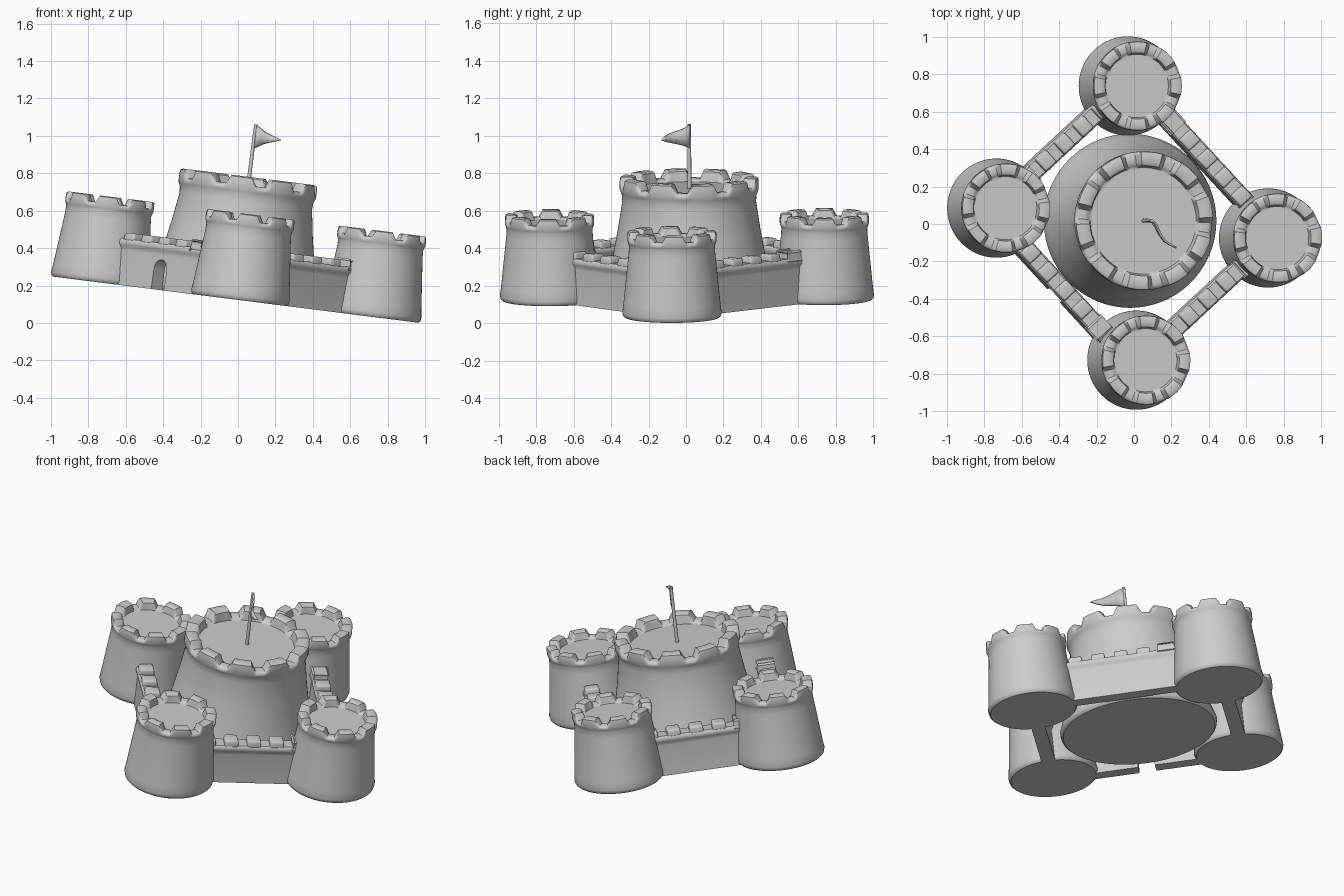
import bpy, bmesh, math
from mathutils import Matrix, Vector

if "Cube" in bpy.data.objects:
    bpy.data.objects.remove(bpy.data.objects["Cube"])

# The whole castle leans about the y axis; parts are built level, then tilted
TILT = Matrix.Translation((0, 0, 0.123)) @ Matrix.Rotation(math.radians(7.2), 4, 'Y')


def make(name, bm, tilt=True):
    bmesh.ops.recalc_face_normals(bm, faces=bm.faces)
    me = bpy.data.meshes.new(name)
    bm.to_mesh(me)
    bm.free()
    if tilt:
        me.transform(TILT)
    ob = bpy.data.objects.new(name, me)
    bpy.context.collection.objects.link(ob)
    return ob


def smooth(ob, deg=38):
    bpy.ops.object.select_all(action='DESELECT')
    ob.select_set(True)
    bpy.context.view_layer.objects.active = ob
    bpy.ops.object.shade_smooth_by_angle(angle=math.radians(deg))


def turret(name, x, y, body, rim, top, k, merlons, phase, fill):
    """Lathed tower whose crown rises and falls into merlons."""
    crown = [(-.009, -.078, 0, 0), (-.005, -.066, 0, 0), (0, -.057, 0, .005),
             (-.001, -.05, .001, .028), (-.007, -.041, .005, .036),
             (-.018, -.037, .006, .037), (-.044, -.037, -.006, .037),
             (-.056, -.041, -.005, .034), (-.063, -.047, -.002, .022),
             (-.069, -.05, 0, 0)]
    prof = [(r, z, 0, 0) for r, z in body]
    prof += [(rim + r * k, top + z * k, dr * k, dz * k) for r, z, dr, dz in crown]
    n = merlons * 16
    bm = bmesh.new()
    rings = []
    for r, z, dr, dz in prof:
        ring = []
        for i in range(n):
            a = 2 * math.pi * i / n
            d = abs(((i / n * merlons + 0.5) % 1) - 0.5)   # distance from merlon middle
            t = min(1, max(0, (fill / 2 + 0.06 - d) / 0.12))
            f = t * t * (3 - 2 * t)
            rr = r + dr * f
            a += math.radians(phase)
            ring.append(bm.verts.new((x + rr * math.cos(a), y + rr * math.sin(a), z + dz * f)))
        rings.append(ring)
    for p, q in zip(rings, rings[1:]):
        for i in range(n):
            j = (i + 1) % n
            bm.faces.new((p[i], p[j], q[j], q[i]))
    bm.faces.new(rings[0])
    bm.faces.new(rings[-1])
    smooth(make(name, bm))


# Central keep
turret("keep", -0.025, 0.017,
       [(.450, 0), (.461, .01), (.465, .03), (.445, .09), (.41, .22), (.38, .38), (.357, .53)],
       0.371, 0.66, 1.25, 10, 12, 0.62)

# Corner towers
tower_body = [(.252, 0), (.261, .008), (.265, .025), (.259, .07), (.246, .2), (.231, .345)]
LEFT, RIGHT = Vector((-.745, .085)), Vector((.72, -.075))
FRONT, BACK = Vector((.01, -.728)), Vector((-.036, .738))
for name, p, phase in (("left", LEFT, -3), ("right", RIGHT, 3),
                       ("front", FRONT, -2), ("back", BACK, 0)):
    turret(name + "_tower", p.x, p.y, tower_body, 0.238, 0.462, 1.0, 8, phase, 0.62)


def prism(bm, outline, half, m):
    """Extrude a closed (u, v) outline along +-half through mapping m(u, v, t)."""
    a = [bm.verts.new(m(u, v, -half)) for u, v in outline]
    b = [bm.verts.new(m(u, v, half)) for u, v in outline]
    n = len(outline)
    for i in range(n):
        j = (i + 1) % n
        bm.faces.new((a[i], a[j], b[j], b[i]))
    bm.faces.new(a)
    bm.faces.new(b)


# Curtain walls with lip and small merlons
def wall(name, a, b, offset, gate=False):
    d = (b - a).normalized()
    out = Vector((d.y, -d.x))
    mid = (a + b) / 2
    if out.dot(mid) < 0:
        out = -out
    mid += out * offset

    def place(t, v, w):
        p = mid + d * t + out * v
        return (p.x, p.y, w)

    half = [(.041, 0), (.038, .19), (.04, .205), (.048, .217), (.05, .228), (.048, .242), (.04, .25)]
    outline = half + [(-v, w) for v, w in reversed(half)]
    bm = bmesh.new()
    prism(bm, outline, 0.36, lambda v, w, t: place(t, v, w))
    body = make(name, bm)
    if gate:
        # Arched gateway
        arch = [(-.05, -.05), (.05, -.05)]
        arch += [(.05 * math.cos(math.pi * i / 12), .112 + .05 * math.sin(math.pi * i / 12))
                 for i in range(13)]
        bm = bmesh.new()
        prism(bm, arch, 0.1, lambda t, w, v: place(t, v, w))
        cutter = make("gate_cutter", bm)
        cutter.hide_render = True
        mod = body.modifiers.new("gate", 'BOOLEAN')
        mod.operation, mod.solver, mod.object = 'DIFFERENCE', 'EXACT', cutter
        bpy.context.view_layer.objects.active = body
        bpy.ops.object.modifier_apply(modifier=mod.name)
        bpy.data.objects.remove(cutter)
    smooth(body)

    bm = bmesh.new()
    for i in range(-2, 3):
        cube = bmesh.ops.create_cube(bm, size=1)["verts"]
        for v in cube:
            s = 0.9 if v.co.z > 0 else 1
            v.co = place(i * .136 + v.co.x * .085 * s, v.co.y * .092 * s, .26 + v.co.z * .045)
    bmesh.ops.bevel(bm, geom=bm.edges[:], offset=.01, segments=3, profile=.5, affect='EDGES')
    smooth(make(name + "_merlons", bm))


wall("front_left_wall", LEFT, FRONT, 0.05, gate=True)
wall("front_right_wall", FRONT, RIGHT, 0.0)
wall("back_right_wall", RIGHT, BACK, 0.025)
wall("back_left_wall", BACK, LEFT, 0.025)

# Flagpole
bm = bmesh.new()
bmesh.ops.create_cone(bm, cap_ends=True, segments=16, radius1=.011, radius2=.009, depth=.36,
                      matrix=Matrix.Translation((-.023, .018, .763)))
smooth(make("flagpole", bm))

# Waving pennant
path = [(-.023, .02), (-.005, .008), (.012, -.02), (.028, -.055), (.055, -.092), (.088, -.113), (.118, -.127)]
bm = bmesh.new()
cols = []
for i, (x, y) in enumerate(path):
    t = i / (len(path) - 1)
    h = .063 * (1 - t) + .002
    cols.append([bm.verts.new((x, y, .877 + s * h)) for s in (-1, 1)])
for p, q in zip(cols, cols[1:]):
    bm.faces.new((p[0], q[0], q[1], p[1]))
pennant = make("pennant", bm)
solid = pennant.modifiers.new("thickness", 'SOLIDIFY')
solid.thickness, solid.offset = 0.01, 0
smooth(pennant)
